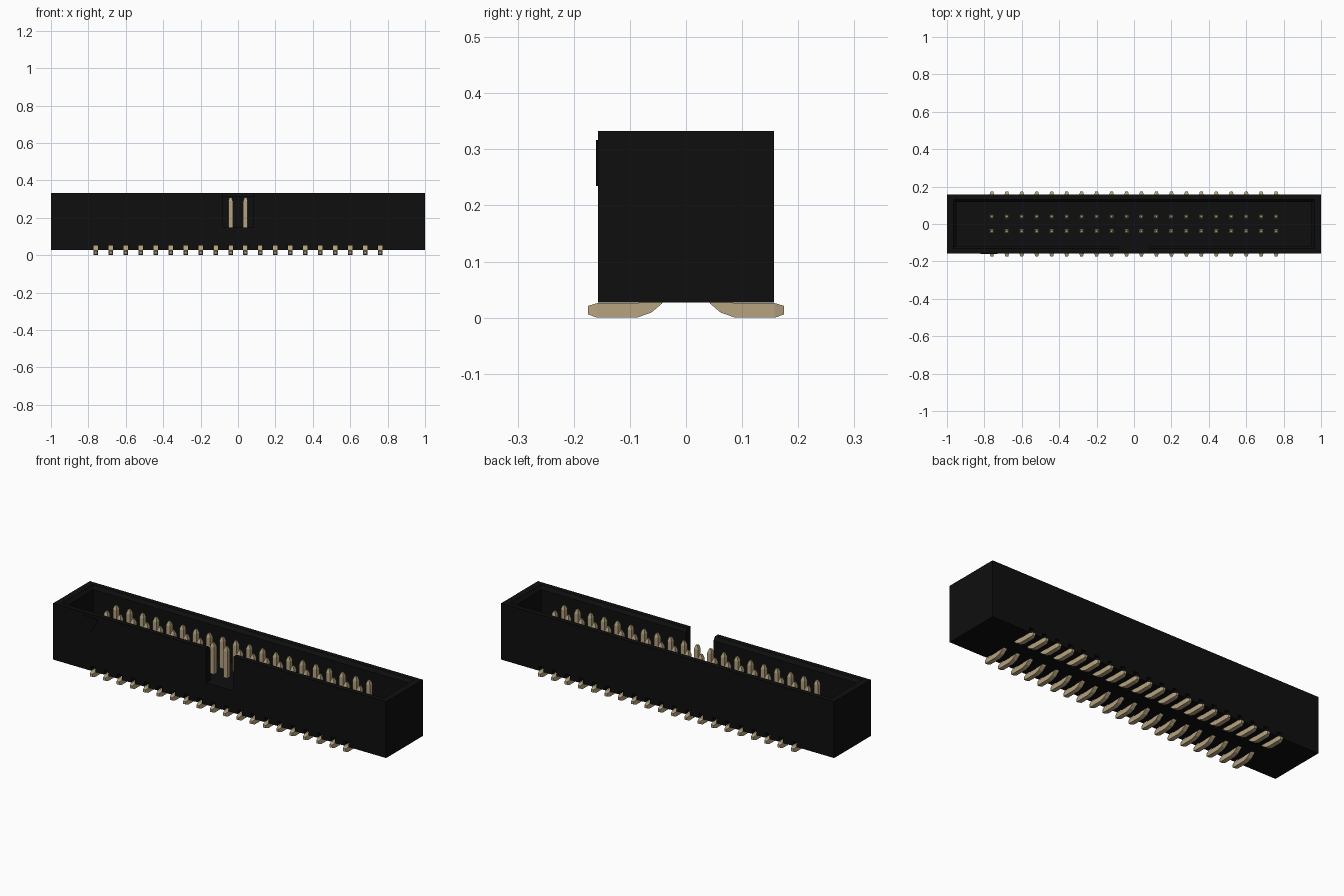
import bpy, bmesh

if "Cube" in bpy.data.objects:
    bpy.data.objects.remove(bpy.data.objects["Cube"])

PITCH, COUNT = 0.08, 20
XS = [(i - (COUNT - 1) / 2) * PITCH for i in range(COUNT)]


def material(name, rgb):
    m = bpy.data.materials.new(name)
    m.diffuse_color = (*rgb, 1)
    m.use_nodes = True
    m.node_tree.nodes["Principled BSDF"].inputs["Base Color"].default_value = m.diffuse_color
    return m


black = material("black plastic", (0.0045, 0.0045, 0.0045))
gold = material("pale gold", (0.47, 0.37, 0.22))


def loft(bm, rings):
    """Skin equal-length rings of points and cap both ends."""
    rows = [[bm.verts.new(p) for p in r] for r in rings]
    n = len(rows[0])
    for a, b in zip(rows, rows[1:]):
        for i in range(n):
            j = (i + 1) % n
            bm.faces.new((a[i], a[j], b[j], b[i]))
    bm.faces.new(rows[0])
    bm.faces.new(rows[-1])


def rect(hx, hy, z):
    return [(-hx, -hy, z), (hx, -hy, z), (hx, hy, z), (-hx, hy, z)]


def box(bm, x0, x1, y0, y1, z0, z1):
    loft(bm, [[(x0, y0, z), (x1, y0, z), (x1, y1, z), (x0, y1, z)] for z in (z0, z1)])


def make(name, bm, mat):
    bmesh.ops.recalc_face_normals(bm, faces=bm.faces)
    me = bpy.data.meshes.new(name)
    bm.to_mesh(me)
    bm.free()
    me.materials.append(mat)
    ob = bpy.data.objects.new(name, me)
    bpy.context.collection.objects.link(ob)
    return ob


# Shroud body
bm = bmesh.new()
box(bm, -1, 1, -0.157, 0.157, 0.027, 0.333)
housing = make("housing", bm, black)

# Cavity with a chamfered lip
bm = bmesh.new()
loft(bm, [rect(0.95, 0.117, 0.145), rect(0.95, 0.117, 0.315),
          rect(0.965, 0.131, 0.333), rect(0.965, 0.131, 0.36)])
cavity = make("cavity_cutter", bm, black)

# Keying notch in the front wall
bm = bmesh.new()
box(bm, -0.083, 0.083, -0.2, -0.10, 0.147, 0.4)
notch = make("notch_cutter", bm, black)

# Slots under the housing for the bent legs
bm = bmesh.new()
for x in XS:
    for y0, y1 in ((-0.2, -0.03), (0.03, 0.2)):
        box(bm, x - 0.0125, x + 0.0125, y0, y1, 0, 0.053)
slots = make("slot_cutter", bm, black)

for cutter in (cavity, notch, slots):
    mod = housing.modifiers.new(cutter.name, 'BOOLEAN')
    mod.operation, mod.solver, mod.object = 'DIFFERENCE', 'EXACT', cutter
    cutter.hide_render = True
    cutter.hide_set(True)

# Raised triangle marking the first pin
bm = bmesh.new()
loft(bm, [[(-0.82, y, 0.317), (-0.73, y, 0.317), (-0.775, y, 0.235)] for y in (-0.16, -0.15)])
make("first_pin_marker", bm, black)

# Pins: tapered tip, straight post, bend, foot; (inner y, z, outer y, z, half width)
SECTIONS = [
    (0.034, 0.310, 0.046, 0.310, 0.006),
    (0.028, 0.290, 0.052, 0.290, 0.012),
    (0.028, 0.055, 0.052, 0.055, 0.012),
    (0.032, 0.040, 0.054, 0.042, 0.012),
    (0.043, 0.025, 0.060, 0.033, 0.012),
    (0.062, 0.009, 0.072, 0.028, 0.012),
    (0.088, 0.000, 0.090, 0.026, 0.012),
    (0.158, 0.000, 0.158, 0.026, 0.012),
    (0.175, 0.006, 0.175, 0.021, 0.007),
]
for side, name in ((-1, "front_pins"), (1, "back_pins")):
    bm = bmesh.new()
    for x in XS:
        loft(bm, [[(x - h, side * ya, za), (x + h, side * ya, za),
                   (x + h, side * yb, zb), (x - h, side * yb, zb)]
                  for ya, za, yb, zb, h in SECTIONS])
    make(name, bm, gold)
